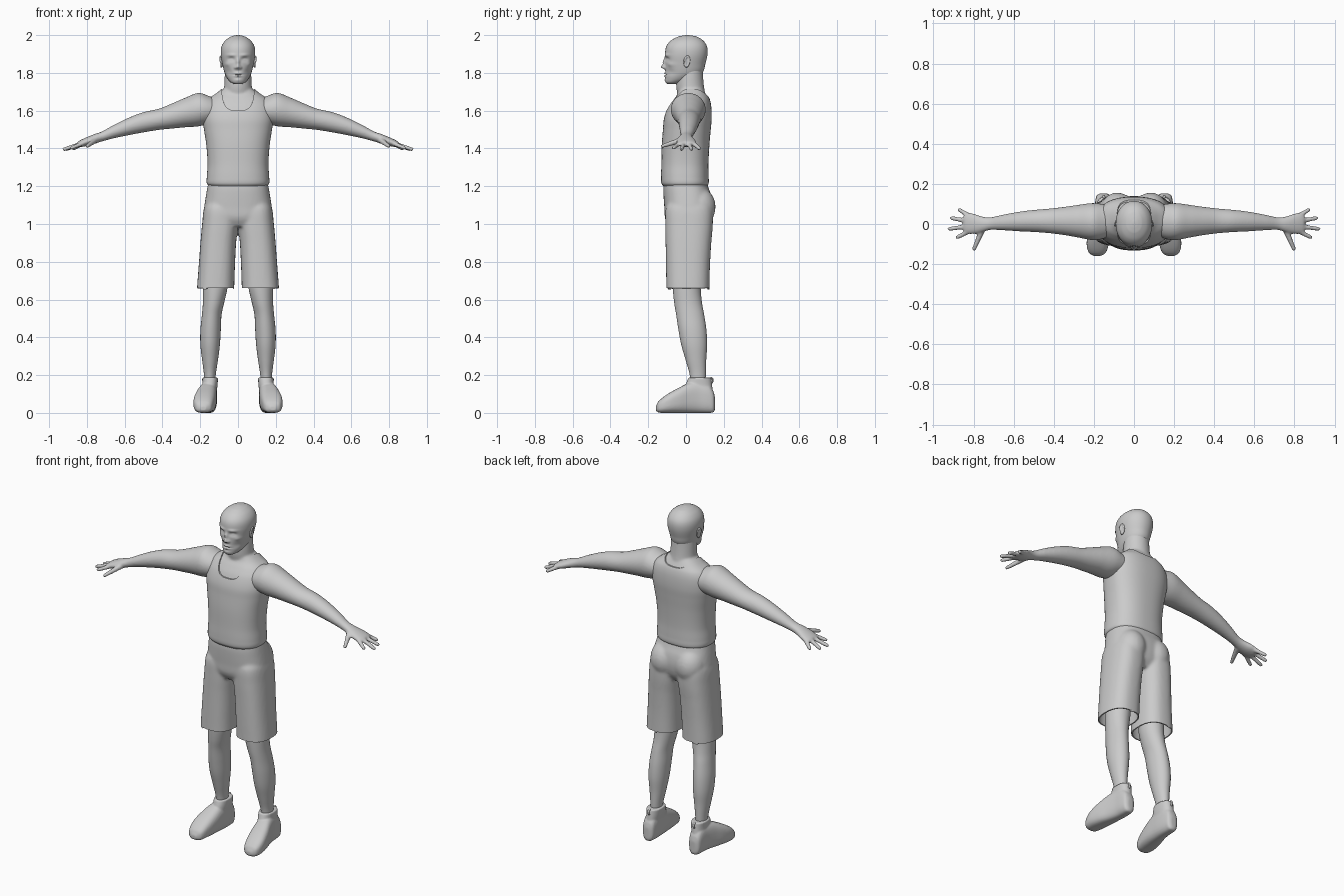
import bpy, bmesh, math
from mathutils import Vector, Matrix


def refine(rows, steps):
    """Smooth cubic interpolation of section rows; the first value is the position."""
    def slope(i, k):
        a, b = rows[max(i - 1, 0)], rows[min(i + 1, len(rows) - 1)]
        return (b[k] - a[k]) / (b[0] - a[0])
    out = []
    for i in range(len(rows) - 1):
        p, q = rows[i], rows[i + 1]
        h = q[0] - p[0]
        for j in range(steps):
            u = j / steps
            row = [p[0] + u * h]
            for k in range(1, 5):
                row.append((2*u**3 - 3*u*u + 1) * p[k] + (u**3 - 2*u*u + u) * h * slope(i, k)
                           + (3*u*u - 2*u**3) * q[k] + (u**3 - u*u) * h * slope(i + 1, k))
            out.append(row)
    return out + [list(rows[-1])]


def loft(bm, rows, axis='z', s=1, power=2.0, n=40, steps=5):
    """Closed skin through sections (position, a0, a1, b0, b1); s=-1 mirrors in x."""
    rings = []
    for t, a0, a1, b0, b1 in refine(rows, steps):
        ring = []
        for i in range(n):
            c, d = math.cos(2 * math.pi * i / n), math.sin(2 * math.pi * i / n)
            a = (a0 + a1) / 2 + (a1 - a0) / 2 * math.copysign(abs(c) ** (2 / power), c)
            b = (b0 + b1) / 2 + (b1 - b0) / 2 * math.copysign(abs(d) ** (2 / power), d)
            x, y, z = {'z': (a, b, t), 'x': (t, a, b), 'y': (a, t, b)}[axis]
            ring.append(bm.verts.new((s * x, y, z)))
        rings.append(ring)
    faces = [bm.faces.new(rings[0]), bm.faces.new(rings[-1][::-1])]
    for p, q in zip(rings, rings[1:]):
        faces += [bm.faces.new((p[i], q[i], q[(i+1) % n], p[(i+1) % n])) for i in range(n)]
    bmesh.ops.recalc_face_normals(bm, faces=faces)


def ball(bm, loc, size, rot=Matrix()):
    bmesh.ops.create_uvsphere(bm, u_segments=24, v_segments=14, radius=1,
                              matrix=Matrix.Translation(loc) @ rot @ Matrix.Diagonal((*size, 1)))


def finger(bm, p, q, r0, r1):
    p, q = Vector(p), Vector(q)
    m = Matrix.Translation((p + q) / 2) @ (q - p).to_track_quat('Z', 'Y').to_matrix().to_4x4()
    bmesh.ops.create_cone(bm, cap_ends=True, segments=16, radius1=r0, radius2=r1,
                          depth=(q - p).length, matrix=m)
    ball(bm, q, (r1,) * 3)


def bake(ob):
    dg = bpy.context.evaluated_depsgraph_get()
    ob.data = bpy.data.meshes.new_from_object(ob.evaluated_get(dg))
    ob.modifiers.clear()


def finish(name, bm, voxel=0, smooth=6, angle=50):
    """Make the object, optionally fusing overlapping pieces into one smooth surface."""
    me = bpy.data.meshes.new(name)
    bm.to_mesh(me)
    bm.free()
    ob = bpy.data.objects.new(name, me)
    bpy.context.collection.objects.link(ob)
    if voxel:
        r = ob.modifiers.new("fuse", 'REMESH')
        r.mode, r.voxel_size = 'VOXEL', voxel
        sm = ob.modifiers.new("soften", 'SMOOTH')
        sm.factor, sm.iterations = 0.5, smooth
        bake(ob)
    shade(ob, angle)
    return ob


def shade(ob, angle=50):
    for p in ob.data.polygons:
        p.use_smooth = True
    ob.data.set_sharp_from_angle(angle=math.radians(angle))


def sym(rows):
    return [(z, -w, w, f, b) for z, w, f, b in rows]


# Torso sections: height, half width, front, back
torso = sym([(1.20, .154, -.120, .112), (1.215, .165, -.130, .120), (1.25, .165, -.132, .120),
             (1.32, .161, -.130, .119), (1.42, .168, -.128, .124), (1.50, .180, -.122, .131),
             (1.56, .188, -.116, .136), (1.62, .182, -.096, .134), (1.66, .160, -.072, .126),
             (1.69, .118, -.052, .112), (1.72, .080, -.046, .097)])

# Skin of the upper body, with neck, arms and hands fused
bm = bmesh.new()
g = .008
loft(bm, [(z, a + g, b - g, c + g, d - g) for z, a, b, c, d in torso[4:]], power=2.4)
loft(bm, sym([(1.60, .085, -.04, .10), (1.68, .078, -.045, .102), (1.73, .073, -.052, .095),
              (1.79, .070, -.05, .090), (1.85, .065, -.04, .088)]))
arm = [(.10, -.05, .09, 1.55, 1.655), (.16, -.075, .10, 1.53, 1.680), (.21, -.08, .104, 1.517, 1.694),
       (.28, -.067, .095, 1.512, 1.668), (.35, -.055, .085, 1.505, 1.638), (.42, -.046, .077, 1.498, 1.61),
       (.50, -.04, .07, 1.485, 1.592), (.58, -.036, .06, 1.470, 1.562), (.66, -.031, .045, 1.453, 1.523),
       (.72, -.03, .033, 1.437, 1.490), (.76, -.042, .038, 1.424, 1.476), (.80, -.050, .052, 1.413, 1.460),
       (.835, -.047, .054, 1.408, 1.444), (.85, -.035, .042, 1.415, 1.435)]
fingers = [((.82, -.035, 1.428), (.880, -.066, 1.403)), ((.83, -.012, 1.425), (.920, -.024, 1.396)),
           ((.83, .015, 1.425), (.908, .029, 1.396)), ((.82, .040, 1.426), (.870, .070, 1.400)),
           ((.755, -.025, 1.444), (.797, -.124, 1.413))]
for s in (1, -1):
    loft(bm, arm, 'x', s)
    for i, (p, q) in enumerate(fingers):
        finger(bm, (s * p[0], *p[1:]), (s * q[0], *q[1:]), .016 if i == 4 else .0125, .0105)
finish("upper_body", bm, .006, 6)

# Head, with the face pushed in and out of the smooth skull
bm = bmesh.new()
loft(bm, sym([(1.742, .022, -.100, -.045), (1.75, .038, -.107, -.015), (1.77, .056, -.109, .040),
              (1.80, .071, -.109, .086), (1.85, .083, -.110, .103), (1.90, .091, -.111, .114),
              (1.94, .087, -.104, .111), (1.97, .069, -.081, .092), (1.99, .042, -.046, .062),
              (1.997, .022, -.020, .036), (2.0, .006, -.001, .014)]), n=128, steps=9, power=2.1)
# x, z, spread x, spread z, push in y
bumps = [(0, 1.832, .012, .011, -.022), (0, 1.857, .009, .018, -.013), (.014, 1.827, .007, .006, -.009),
         (.035, 1.872, .017, .010, .013), (.035, 1.870, .011, .005, -.007), (.036, 1.894, .022, .007, -.006),
         (0, 1.798, .018, .004, -.008), (0, 1.783, .016, .005, -.008), (0, 1.7905, .025, .0025, .005),
         (0, 1.762, .018, .009, -.004), (.052, 1.805, .018, .018, .006), (.060, 1.845, .014, .011, -.006)]
for v in bm.verts:
    if v.co.y < -.01:
        x, z = abs(v.co.x), v.co.z
        v.co.y += sum(d * math.exp(-((x - bx) / sx) ** 2 - ((z - bz) / sz) ** 2)
                      for bx, bz, sx, sz, d in bumps)
finish("head", bm, angle=80)

# Ears: a flat lobe with a raised rim
for s, side in ((1, "left"), (-1, "right")):
    bm = bmesh.new()
    tilt = Matrix.Rotation(-.2, 4, 'X') @ Matrix.Rotation(s * .25, 4, 'Z')
    ball(bm, (s * .085, .004, 1.858), (.008, .016, .030), tilt)
    for i in range(14):
        t = math.radians(-70 + i * 19)
        ball(bm, Vector((s * .090, .004, 1.860)) + tilt @ Vector((0, .014 * math.cos(t), .027 * math.sin(t))),
             (.006, .0055, .0065))
    finish(side + "_ear", bm, .003, 4)

# Tank top with a scooped neckline
bm = bmesh.new()
loft(bm, torso, power=2.4, n=72, steps=6)
tank = finish("tank_top", bm)
bm = bmesh.new()
loft(bm, [(-.3, -.086, .086, 1.607, 1.9), (-.01, -.086, .086, 1.607, 1.9),
          (.06, -.09, .09, 1.668, 1.9), (.3, -.09, .09, 1.668, 1.9)], 'y', power=3.2, n=64)
cutter = finish("neckline_cutter", bm)
cutter.hide_render = True
cut = tank.modifiers.new("neckline", 'BOOLEAN')
cut.operation, cut.object, cut.solver = 'DIFFERENCE', cutter, 'EXACT'
bake(tank)
bpy.data.objects.remove(cutter)
shade(tank, 40)

# Shorts: hips, seat and two wide legs fused, then opened at the hems
bm = bmesh.new()
loft(bm, sym([(.985, .165, -.085, .10), (1.03, .183, -.110, .128), (1.09, .179, -.115, .140),
              (1.15, .170, -.119, .134), (1.19, .163, -.120, .120), (1.23, .155, -.116, .108)]), power=2.5)
for s in (1, -1):
    ball(bm, (s * .083, .066, 1.09), (.086, .091, .105))
    loft(bm, [(.60, .020, .219, -.104, .124), (.66, .020, .217, -.104, .124), (.78, .016, .208, -.106, .127),
              (.90, .010, .199, -.108, .134), (1.00, .001, .190, -.110, .142), (1.08, .005, .181, -.108, .140),
              (1.12, .02, .165, -.09, .12)], s=s, power=2.5)
shorts = finish("shorts", bm, .008, 8)
bm = bmesh.new()
bm.from_mesh(shorts.data)
bmesh.ops.bisect_plane(bm, geom=bm.verts[:] + bm.edges[:] + bm.faces[:], plane_co=(0, 0, .66),
                       plane_no=(0, 0, -1), clear_outer=True)
bm.to_mesh(shorts.data)
bm.free()
hem = shorts.modifiers.new("cloth", 'SOLIDIFY')
hem.thickness, hem.offset = .007, -1
bake(shorts)
shade(shorts)

# Lower legs and shoes
leg = [(.10, .125, .178, .03, .10), (.20, .118, .180, .02, .105), (.28, .106, .190, -.002, .107),
       (.36, .096, .199, -.025, .112), (.44, .091, .199, -.040, .108), (.52, .087, .191, -.052, .096),
       (.58, .074, .186, -.062, .085), (.66, .056, .185, -.070, .078), (.78, .045, .182, -.075, .085)]
foot = [(-.160, .168, .200, .012, .035), (-.145, .142, .224, .002, .062), (-.10, .126, .236, 0, .098),
        (-.04, .116, .228, 0, .132), (.02, .112, .210, 0, .160), (.07, .111, .198, 0, .165),
        (.12, .115, .192, 0, .150), (.145, .122, .184, .003, .115), (.153, .138, .168, .015, .085)]
collar = [(.05, .118, .190, .00, .143), (.10, .114, .192, -.01, .143), (.15, .108, .189, .0, .138),
          (.187, .106, .190, .012, .134)]
for s, side in ((1, "left"), (-1, "right")):
    bm = bmesh.new()
    loft(bm, leg, s=s)
    finish(side + "_lower_leg", bm)
    bm = bmesh.new()
    loft(bm, foot, 'y', s, power=2.8)
    loft(bm, collar, s=s, power=2.3)
    finish(side + "_shoe", bm, .005, 4)
    # Pull loop at the heel
    bm = bmesh.new()
    for i in range(16):
        t = 2 * math.pi * i / 16
        ball(bm, (s * .15, .134 + .008 * math.cos(t), .172 + .014 * math.sin(t)), (.007, .0045, .0045))
    finish(side + "_heel_loop", bm, .003, 2)
